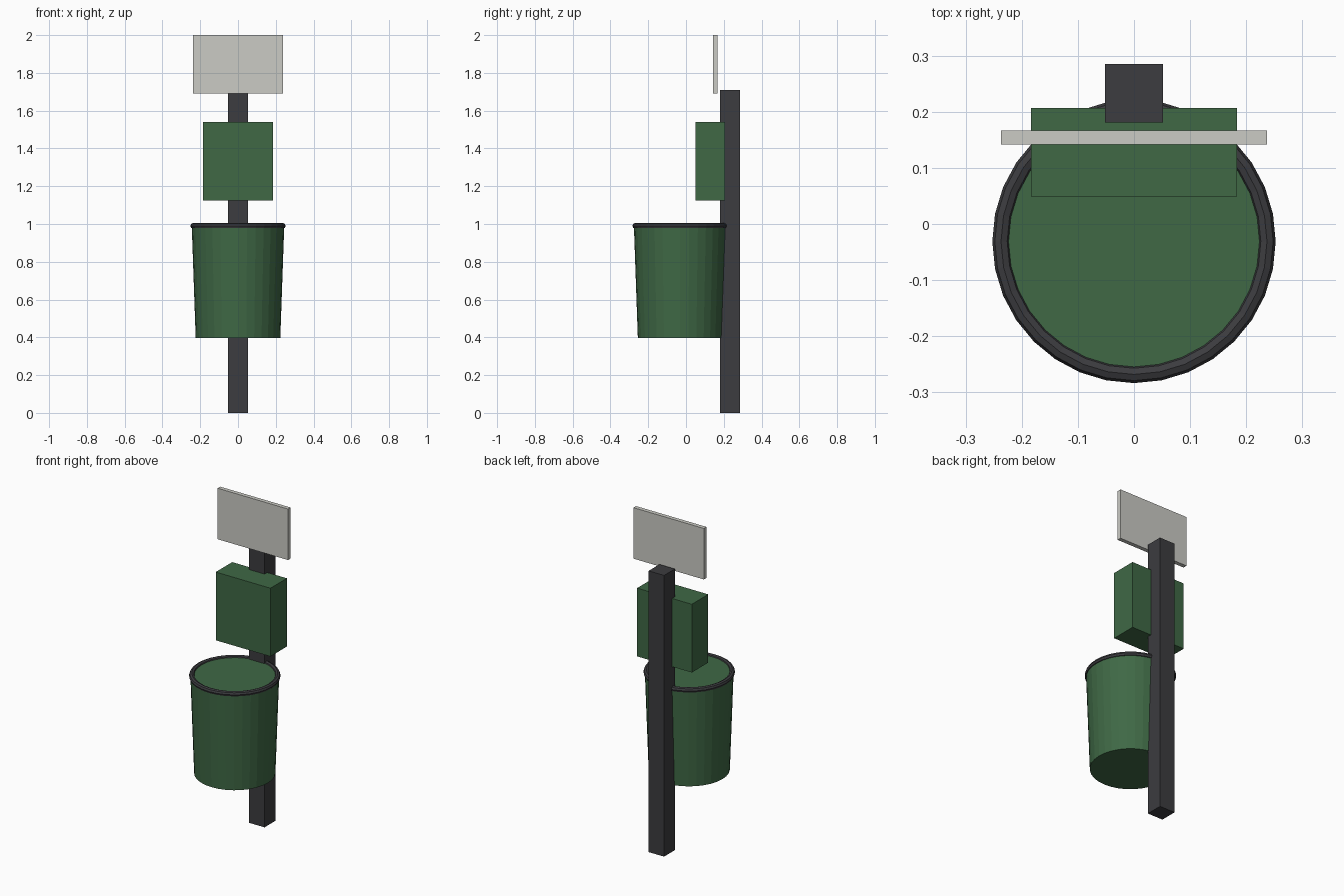
import bpy, bmesh, math
from mathutils import Matrix

if "Cube" in bpy.data.objects:
    bpy.data.objects.remove(bpy.data.objects["Cube"])


def material(name, rgb):
    m = bpy.data.materials.new(name)
    m.diffuse_color = (*rgb, 1)
    m.use_nodes = True
    m.node_tree.nodes["Principled BSDF"].inputs["Base Color"].default_value = m.diffuse_color
    return m


GREEN = material("green_paint", (0.05, 0.14, 0.06))
DARK = material("dark_metal", (0.045, 0.045, 0.05))
PALE = material("pale_panel", (0.6, 0.6, 0.56))
BIN_Y = -0.031


def box(name, mat, x, y, z):
    """Box from (min, max) ranges."""
    bm = bmesh.new()
    bmesh.ops.create_cube(bm, size=1)
    for v in bm.verts:
        for i, (lo, hi) in enumerate((x, y, z)):
            v.co[i] = (lo + hi) / 2 + v.co[i] * (hi - lo)
    me = bpy.data.meshes.new(name)
    bm.to_mesh(me)
    bm.free()
    me.materials.append(mat)
    ob = bpy.data.objects.new(name, me)
    bpy.context.collection.objects.link(ob)
    return ob


# Upright post, bag dispenser and sign
box("post", DARK, (-0.052, 0.052), (0.181, 0.285), (0, 1.71))
box("bag_dispenser", GREEN, (-0.184, 0.184), (0.049, 0.207), (1.125, 1.54))
box("sign_panel", PALE, (-0.237, 0.237), (0.142, 0.167), (1.69, 2.0))

# Tapered bin
bpy.ops.mesh.primitive_cone_add(vertices=32, radius1=0.224, radius2=0.245,
                                depth=0.598, location=(0, BIN_Y, 0.696))
bin_body = bpy.context.object
bin_body.name = "bin_body"
bin_body.data.materials.append(GREEN)

# Rolled rim around the bin mouth
bpy.ops.mesh.primitive_torus_add(major_segments=32, minor_segments=8,
                                 major_radius=0.237, minor_radius=0.0155,
                                 location=(0, BIN_Y, 0.99))
rim = bpy.context.object
rim.name = "bin_rim"
rim.data.materials.append(DARK)
